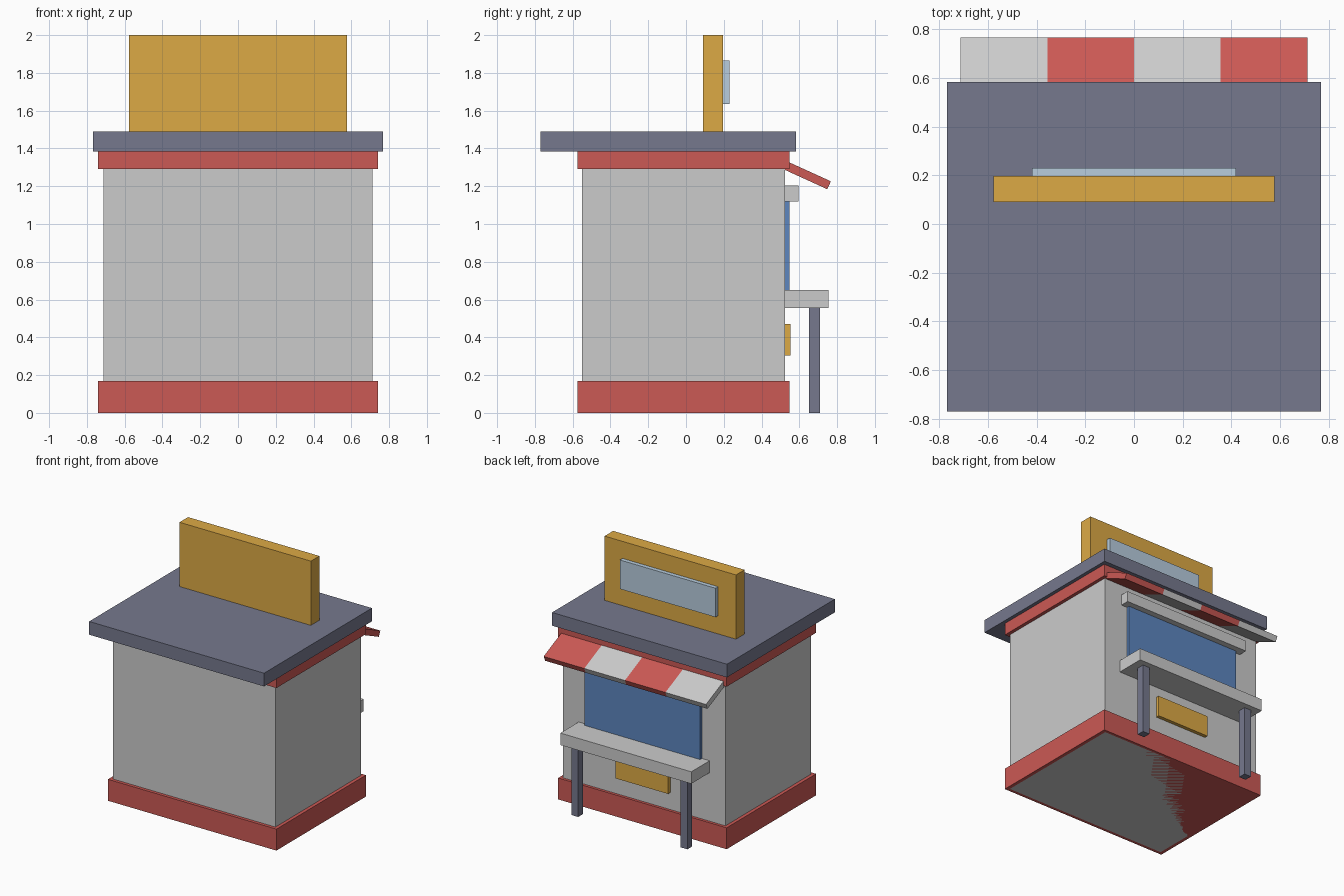
import bpy, math

if "Cube" in bpy.data.objects:
    bpy.data.objects.remove(bpy.data.objects["Cube"])


def material(name, rgb):
    m = bpy.data.materials.new(name)
    m.diffuse_color = (*rgb, 1)
    m.use_nodes = True
    m.node_tree.nodes["Principled BSDF"].inputs["Base Color"].default_value = m.diffuse_color
    return m


RED = material("red", (0.60, 0.10, 0.09))
SLATE = material("slate", (0.18, 0.19, 0.27))
GOLD = material("gold", (0.72, 0.40, 0.06))
BLUE = material("window_blue", (0.11, 0.24, 0.52))
PALE = material("pale_blue", (0.48, 0.61, 0.73))


def box(name, x, y, z, mat=None):
    """Box from (min, max) ranges on each axis."""
    bpy.ops.mesh.primitive_cube_add(size=1, location=[sum(r) / 2 for r in (x, y, z)])
    ob = bpy.context.object
    ob.name = name
    ob.scale = [r[1] - r[0] for r in (x, y, z)]
    bpy.ops.object.transform_apply(location=False, rotation=False, scale=True)
    if mat:
        ob.data.materials.append(mat)
    return ob


def sym(half):
    return (-half, half)


# Booth shell: walls, plinth, upper trim and overhanging roof
WALL = 0.525
box("walls", sym(0.713), (-0.55, WALL), (0, 1.385))
box("plinth", sym(0.74), (-0.575, 0.547), (0, 0.17), RED)
box("upper_trim", sym(0.74), (-0.575, 0.547), (1.29, 1.385), RED)
box("roof_slab", sym(0.768), (-0.77, 0.583), (1.385, 1.49), SLATE)

# Rooftop sign board with raised panel
box("sign_board", sym(0.577), (0.09, 0.197), (1.49, 2.0), GOLD)
box("sign_panel", sym(0.42), (0.197, 0.23), (1.635, 1.865), PALE)

# Serving window, lintel, counter and lower plaque
box("window", sym(0.507), (WALL, 0.548), (0.65, 1.12), BLUE)
box("lintel", sym(0.56), (WALL, 0.595), (1.12, 1.205))
box("counter", sym(0.575), (WALL, 0.755), (0.555, 0.65))
box("plaque", sym(0.23), (WALL, 0.553), (0.305, 0.47), GOLD)
for side, cx in (("left", -0.48), ("right", 0.48)):
    box(f"counter_leg_{side}", (cx - 0.03, cx + 0.03), (0.65, 0.71), (0, 0.555), SLATE)

# Sloped awning of four alternating stripes, positioned by its outer top edge
TILT, LENGTH, THICK = math.radians(24.5), 0.26, 0.046
c, s = math.cos(TILT), math.sin(TILT)
cy = 0.767 - c * LENGTH / 2 - s * THICK / 2
cz = 1.226 + s * LENGTH / 2 - c * THICK / 2
W = 0.713 / 2
for i in range(4):
    x0 = -0.713 + i * W
    stripe = box(f"awning_stripe_{i + 1}", (x0, x0 + W),
                 (cy - LENGTH / 2, cy + LENGTH / 2),
                 (cz - THICK / 2, cz + THICK / 2), RED if i % 2 else None)
    stripe.rotation_euler.x = -TILT
